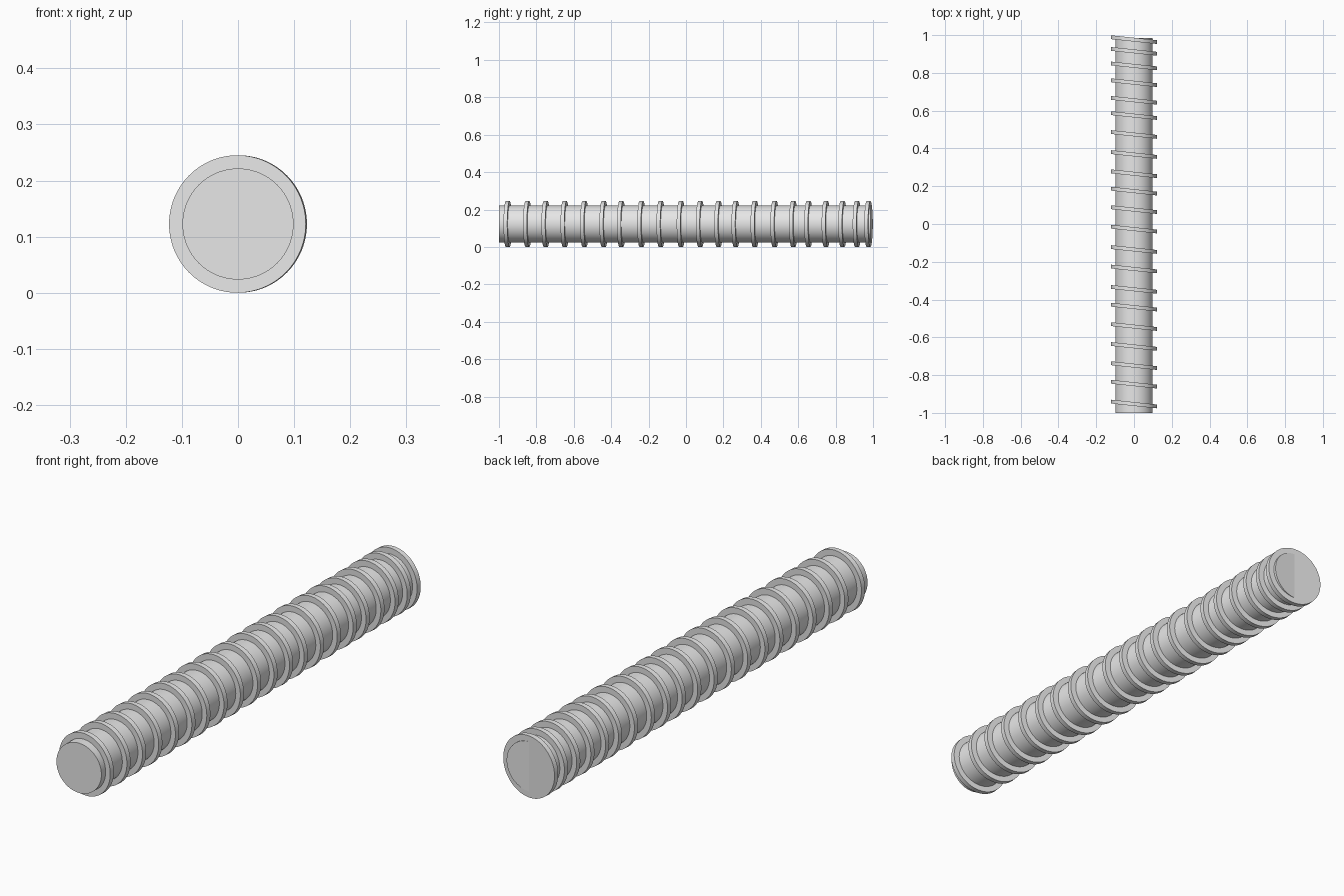
import bpy
import math

# Remove the default cube only
cube = bpy.data.objects.get("Cube")
if cube:
    bpy.data.objects.remove(cube, do_unlink=True)

ROD_RADIUS = 0.099
DISC_RADIUS = 0.1225
DISC_THICKNESS = 0.02
AXIS_HEIGHT = DISC_RADIUS
TILT = math.radians(6)      # each disc leans the same way about the vertical
ROD_START, ROD_END = -1.0, 0.986

# Disc spacing is slightly irregular and tightens toward the back
DISC_POSITIONS = [-.953, -.848, -.75, -.648, -.543, -.44, -.346,
                  -.238, -.135, -.027, .076, .174, .266, .368,
                  .474, .574, .655, .748, .837, .914, .976]

# Single plain grey
grey = bpy.data.materials.new("light_grey")
grey.use_nodes = True
colour = (0.8, 0.8, 0.8, 1)
grey.diffuse_color = colour
grey.node_tree.nodes["Principled BSDF"].inputs["Base Color"].default_value = colour


def cylinder(name, radius, length, y, tilt=0.0):
    """Smooth round cylinder lying along y, optionally leaning about z."""
    bpy.ops.mesh.primitive_cylinder_add(
        vertices=96, radius=radius, depth=length,
        location=(0, y, AXIS_HEIGHT), rotation=(math.pi / 2, 0, -tilt))
    obj = bpy.context.object
    obj.name = name
    obj.data.materials.append(grey)
    bpy.ops.object.shade_smooth_by_angle(angle=math.radians(30))
    return obj


# Central rod
cylinder("rod", ROD_RADIUS, ROD_END - ROD_START, (ROD_START + ROD_END) / 2)

# Tilted discs along the rod
for number, y in enumerate(DISC_POSITIONS, 1):
    cylinder(f"tilted_disc_{number}", DISC_RADIUS, DISC_THICKNESS, y, TILT)
